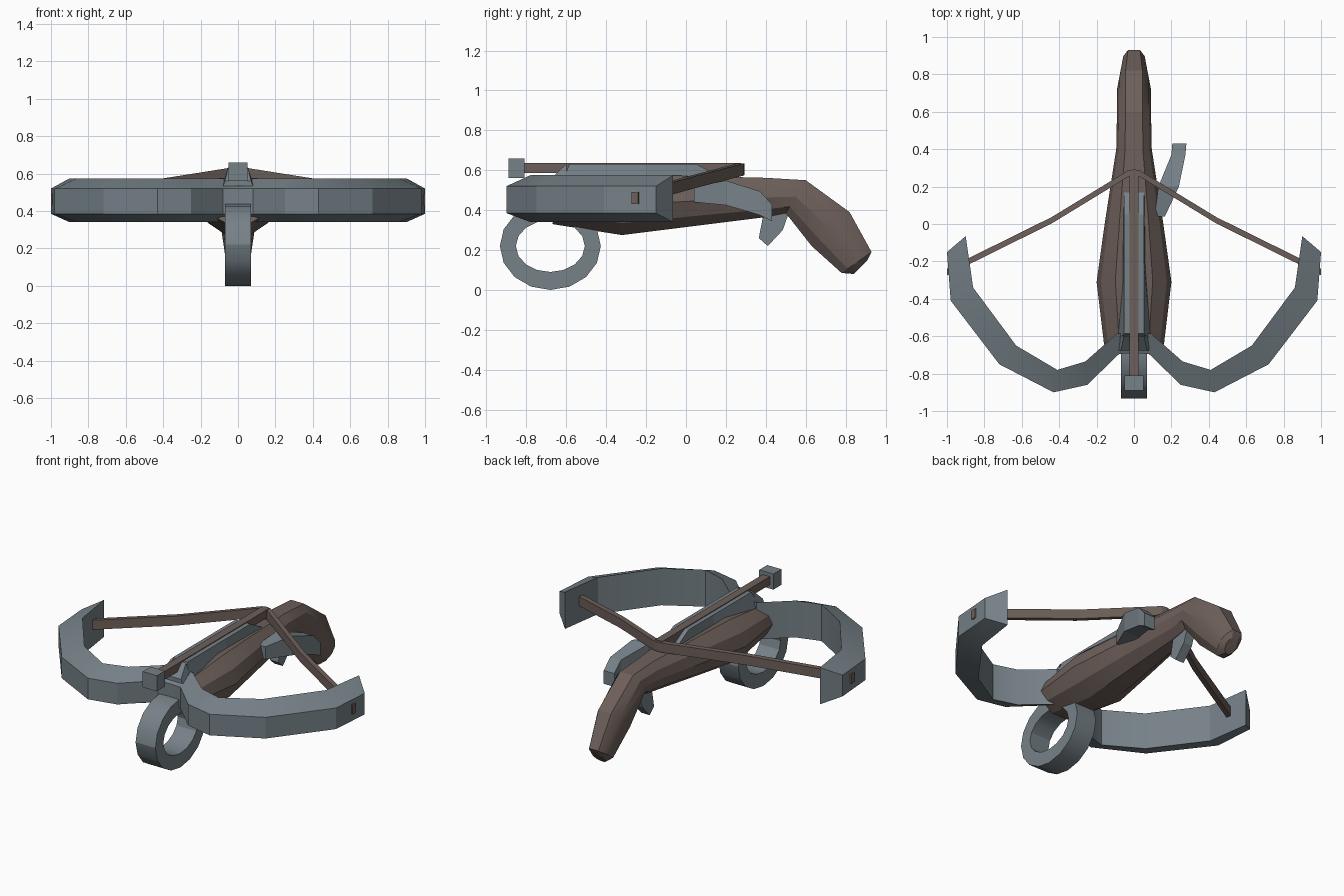
import bpy, bmesh, math
from mathutils import Vector

if "Cube" in bpy.data.objects:
    bpy.data.objects.remove(bpy.data.objects["Cube"])


def material(name, rgb):
    m = bpy.data.materials.new(name)
    m.use_nodes = True
    m.diffuse_color = (*rgb, 1)
    m.node_tree.nodes["Principled BSDF"].inputs["Base Color"].default_value = (*rgb, 1)
    return m


steel = material("blue_grey_steel", (0.18, 0.22, 0.245))
wood = material("dull_brown_wood", (0.155, 0.117, 0.103))


def loft(name, rings, mat, smooth=None, closed=False):
    """Skin a row of equal-length point rings; cap the ends unless closed."""
    bm = bmesh.new()
    rows = [[bm.verts.new(p) for p in ring] for ring in rings]
    n = len(rows[0])
    pairs = list(zip(rows, rows[1:]))
    if closed:
        pairs.append((rows[-1], rows[0]))
    else:
        bm.faces.new(rows[0])
        bm.faces.new(rows[-1])
    for a, b in pairs:
        for i in range(n):
            j = (i + 1) % n
            bm.faces.new((a[i], a[j], b[j], b[i]))
    bmesh.ops.recalc_face_normals(bm, faces=bm.faces[:])
    mesh = bpy.data.meshes.new(name)
    bm.to_mesh(mesh)
    bm.free()
    mesh.materials.append(mat)
    ob = bpy.data.objects.new(name, mesh)
    bpy.context.collection.objects.link(ob)
    if smooth:
        bpy.ops.object.select_all(action="DESELECT")
        ob.select_set(True)
        bpy.context.view_layer.objects.active = ob
        bpy.ops.object.shade_smooth_by_angle(angle=math.radians(smooth))
    return ob


def rect(y, x0, x1, z0, z1):
    """Rectangle facing along y."""
    return [(x0, y, z0), (x1, y, z0), (x1, y, z1), (x0, y, z1)]


def mirrored(rings):
    """Continue a half row of rings, which starts at x = 0, on the other side."""
    return [[(-x, y, z) for x, y, z in r] for r in reversed(rings[1:])] + rings


# Stock and grip: faceted sections between a top and a bottom point
SECTION = [(0, 0.5), (0.22, 0.88), (0.5, 1), (0.8, 0.8), (1, 0.35)]


def stock_ring(top, bottom, w):
    a, b = Vector((0, *top)), Vector((0, *bottom))
    half = [a.lerp(b, t) + Vector((w * k, 0, 0)) for t, k in SECTION]
    return half + [Vector((-p.x, p.y, p.z)) for p in reversed(half)]


stations = [
    ((-0.62, 0.53), (-0.67, 0.33), 0.16),
    ((-0.30, 0.577), (-0.32, 0.275), 0.20),
    ((0.00, 0.572), (0.00, 0.315), 0.157),
    ((0.40, 0.562), (0.40, 0.365), 0.095),
    ((0.60, 0.55), (0.50, 0.385), 0.092),
    ((0.82, 0.39), (0.63, 0.22), 0.09),
    ((0.93, 0.19), (0.78, 0.085), 0.065),
    ((0.91, 0.15), (0.84, 0.08), 0.04),
]
loft("stock_and_grip", [stock_ring(*s) for s in stations], wood, smooth=25)

# Bow: the front face is lower than the back face
bow_path = [  # front x, y and back x, y
    (0, -0.69, 0, -0.585), (0.08, -0.695, 0.09, -0.585),
    (0.25, -0.86, 0.26, -0.735), (0.43, -0.90, 0.41, -0.78),
    (0.72, -0.75, 0.63, -0.65), (0.98, -0.41, 0.86, -0.34),
    (1.0, -0.15, 0.90, -0.065),
]
bow = [[(fx, fy, 0.385), (fx, fy, 0.52), (bx, by, 0.575), (bx, by, 0.34)]
       for fx, fy, bx, by in bow_path]
loft("bow", mirrored(bow), steel, smooth=25)

# String: a flat band drooping from the catch to the bow tips
string_path = [(0, 0.275, 0.605), (0.03, 0.27, 0.603),
               (0.44, 0.02, 0.538), (1.0, -0.257, 0.46)]
string = [[(x, y - 0.017, z - 0.03), (x, y + 0.017, z - 0.03),
           (x, y + 0.017, z + 0.03), (x, y - 0.017, z + 0.03)]
          for x, y, z in string_path]
loft("bow_string", mirrored(string), wood)

# Rail on top of the stock, with sloping ends and flared front
def rail_ring(y_base, y_top, w_base, z_base):
    return [(-w_base, y_base, z_base), (w_base, y_base, z_base),
            (0.053, y_top, 0.632), (-0.053, y_top, 0.632)]


loft("rail", [rail_ring(-0.625, -0.585, 0.09, 0.52),
              rail_ring(-0.20, -0.20, 0.062, 0.55),
              rail_ring(0.20, 0.05, 0.055, 0.55)], steel)
loft("rail_front_cap", [
    [(-0.08, -0.675, 0.535), (0.08, -0.675, 0.535), (0.07, -0.675, 0.56), (-0.07, -0.675, 0.56)],
    rail_ring(-0.60, -0.60, 0.085, 0.53)], steel)

# Bolt
loft("bolt_shaft", [rect(y, -0.025, 0.025, 0.585, 0.637) for y in (-0.82, 0.275)], wood)
loft("bolt_head", [rect(y, -0.05, 0.05, 0.56, 0.66) for y in (-0.89, -0.81)], steel)

# Foot stirrup ring
SIDES = 16
stirrup = []
for i in range(SIDES):
    a = math.tau * i / SIDES
    c, s = math.cos(a), math.sin(a)
    stirrup.append([(x, -0.68 + ry * c, 0.22 + rz * s)
                    for x, ry, rz in ((-0.07, 0.253, 0.22), (0.07, 0.253, 0.22),
                                      (0.07, 0.173, 0.13), (-0.07, 0.173, 0.13))])
loft("foot_stirrup", stirrup, steel, smooth=25, closed=True)

# Cocking lever on the left side
loft("side_lever", [rect(0.04, 0.11, 0.165, 0.44, 0.52),
                    rect(0.20, 0.13, 0.24, 0.425, 0.548),
                    rect(0.37, 0.20, 0.275, 0.375, 0.495),
                    rect(0.43, 0.205, 0.28, 0.345, 0.43)], steel)

# Trigger
trigger = [(0.39, 0.39), (0.365, 0.26), (0.41, 0.22), (0.485, 0.3), (0.52, 0.40)]
loft("trigger", [[(x, y, z) for y, z in trigger] for x in (-0.03, 0.03)], steel)
